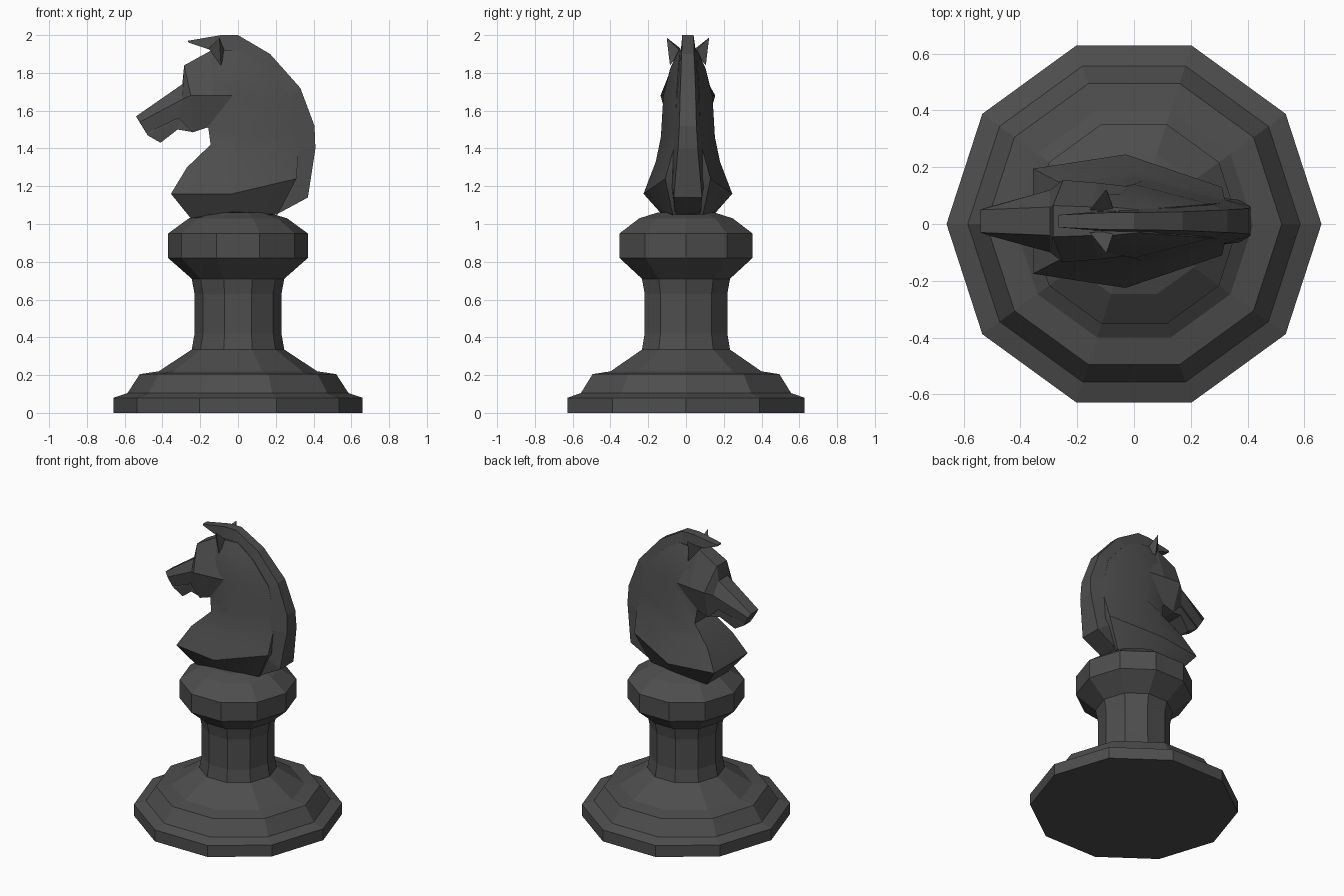
import bpy, math, bmesh

dark = bpy.data.materials.new("dark_grey")
dark.diffuse_color = (0.075, 0.075, 0.075, 1)


def loft(name, rings, smooth=None):
    """Skin a list of equal-length closed rings and cap both ends."""
    bm = bmesh.new()
    vs = [[bm.verts.new(p) for p in ring] for ring in rings]
    n = len(vs[0])
    for a, b in zip(vs, vs[1:]):
        for i in range(n):
            j = (i + 1) % n
            bm.faces.new((a[i], a[j], b[j], b[i]))
    bm.faces.new(vs[0])
    bm.faces.new(vs[-1])
    bmesh.ops.recalc_face_normals(bm, faces=bm.faces)
    me = bpy.data.meshes.new(name)
    bm.to_mesh(me)
    bm.free()
    ob = bpy.data.objects.new(name, me)
    bpy.context.collection.objects.link(ob)
    me.materials.append(dark)
    if smooth:
        bpy.ops.object.select_all(action='DESELECT')
        bpy.context.view_layer.objects.active = ob
        ob.select_set(True)
        bpy.ops.object.shade_smooth_by_angle(angle=math.radians(smooth))
    return ob


CY = 0.01  # side offset of the horse figure


def mirrored(section):
    """Half section of (x, z, half width) mirrored into a closed ring."""
    return ([(x, CY + w, z) for x, z, w in section] +
            [(x, CY - w, z) for x, z, w in reversed(section)])


# Turned ten-sided pedestal
profile = [(.66, 0), (.66, .08), (.585, .105), (.52, .205), (.42, .22),
           (.245, .335), (.23, .42), (.23, .63), (.245, .71),
           (.37, .82), (.37, .95), (.26, 1.03), (.16, 1.06)]
loft("pedestal", [[(r * math.cos(k * math.tau / 10), r * math.sin(k * math.tau / 10), z)
                   for k in range(10)] for r, z in profile])

# Chest and neck: front, middle, back of each level
neck = [
    [(-.25, 1.03, .12), (-.03, 1.065, .15), (.21, 1.05, .08)],
    [(-.355, 1.16, .185), (-.03, 1.16, .235), (.31, 1.24, .12)],
    [(-.27, 1.30, .14), (0, 1.33, .17), (.32, 1.40, .075)],
    [(-.145, 1.42, .10), (.03, 1.46, .143), (.315, 1.51, .065)],
    [(-.16, 1.53, .09), (0, 1.68, .13), (.27, 1.69, .06)],
    [(-.20, 1.76, .09), (-.05, 1.82, .095), (.14, 1.84, .05)],
    [(-.14, 1.92, .045), (-.08, 1.92, .05), (.02, 1.92, .04)],
]
loft("chest_and_neck", [mirrored(s) for s in neck], 30)

# Head: top, middle, bottom of each slice from the nose back
head = [
    [(-.54, 1.57, .04), (-.52, 1.54, .048), (-.485, 1.48, .04)],
    [(-.295, 1.74, .05), (-.295, 1.66, .11), (-.315, 1.56, .085)],
    [(-.285, 1.84, .055), (-.25, 1.68, .145), (-.24, 1.485, .09)],
    [(-.14, 1.92, .05), (-.13, 1.68, .135), (-.165, 1.51, .09)],
    [(0, 1.90, .03), (0, 1.68, .12), (-.08, 1.50, .08)],
]
loft("head", [mirrored(s) for s in head])

# Lower jaw
jaw = [
    [(-.485, 1.485, .035), (-.48, 1.47, .035), (-.41, 1.43, .035)],
    [(-.31, 1.60, .07), (-.31, 1.56, .075), (-.32, 1.50, .07)],
    [(-.24, 1.60, .08), (-.24, 1.54, .085), (-.24, 1.487, .08)],
]
loft("lower_jaw", [mirrored(s) for s in jaw])

# Mane: outer edge and buried inner edge with half widths
mane = [
    [(-.265, 1.97, .022), (-.262, 1.96, .022)],
    [(-.09, 2.0, .03), (-.11, 1.91, .035)],
    [(.0, 2.0, .03), (-.02, 1.89, .04)],
    [(.17, 1.90, .033), (.09, 1.82, .055)],
    [(.33, 1.72, .04), (.25, 1.66, .066)],
    [(.405, 1.52, .045), (.30, 1.50, .07)],
    [(.41, 1.40, .052), (.305, 1.39, .08)],
    [(.37, 1.14, .075), (.28, 1.20, .085)],
    [(.24, 1.07, .07), (.20, 1.05, .06)],
]
loft("mane", [mirrored(s) for s in mane])

# Pair of pointed ears
for side, s in (("left", -1), ("right", 1)):
    base = [(-.155, .04, 1.93), (-.09, .095, 1.84), (-.07, .035, 1.91)]
    tip = [(-.10, .11, 1.985), (-.098, .112, 1.983), (-.096, .109, 1.985)]
    loft("ear_" + side, [[(x, CY + s * y, z) for x, y, z in ring] for ring in (base, tip)])
